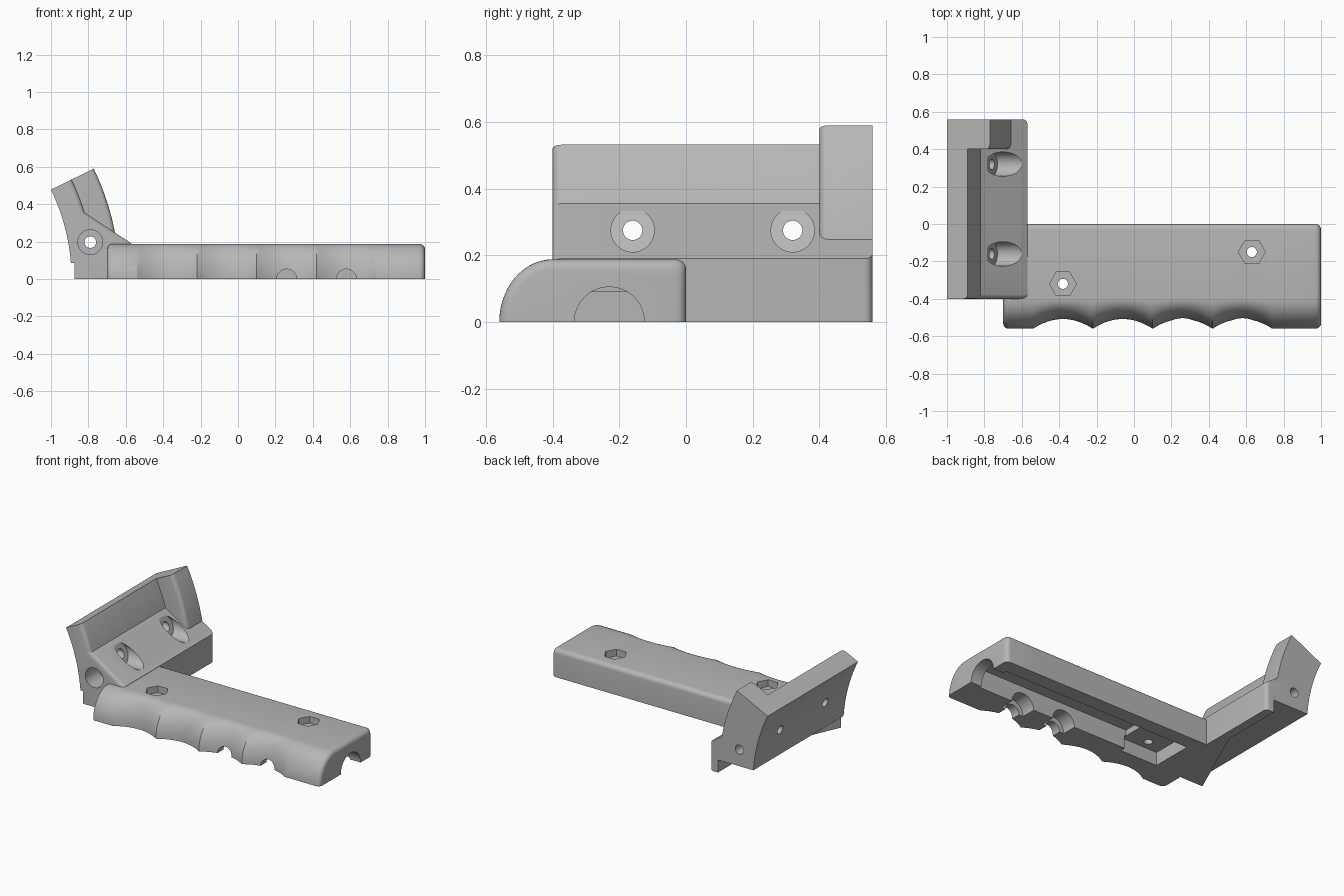
import bpy, bmesh, math
from mathutils import Matrix, Vector

if "Cube" in bpy.data.objects:
    bpy.data.objects.remove(bpy.data.objects["Cube"], do_unlink=True)

grey = bpy.data.materials.new("plain_grey")
grey.use_nodes = True
grey.diffuse_color = (0.47, 0.47, 0.47, 1)
grey.node_tree.nodes["Principled BSDF"].inputs["Base Color"].default_value = (0.47, 0.47, 0.47, 1)


def finish(bm, name):
    bmesh.ops.recalc_face_normals(bm, faces=bm.faces)
    mesh = bpy.data.meshes.new(name)
    bm.to_mesh(mesh)
    bm.free()
    mesh.materials.append(grey)
    ob = bpy.data.objects.new(name, mesh)
    bpy.context.collection.objects.link(ob)
    return ob


def prism(name, profile, axis, lo, hi, round_edge=None, radius=0.025):
    """Extrude a closed profile along y (profile x,z) or z (profile x,y)."""
    bm = bmesh.new()
    place = (lambda p, t: (p[0], t, p[1])) if axis == "y" else (lambda p, t: (p[0], p[1], t))
    face = bm.faces.new([bm.verts.new(place(p, lo)) for p in profile])
    ext = bmesh.ops.extrude_face_region(bm, geom=[face])
    move = Vector(place((0, 0), hi - lo))
    bmesh.ops.translate(bm, vec=move, verts=[g for g in ext["geom"] if isinstance(g, bmesh.types.BMVert)])
    if round_edge:
        edges = [e for e in bm.edges if round_edge(e.verts[0].co, e.verts[1].co)]
        bmesh.ops.bevel(bm, geom=edges, offset=radius, segments=4, profile=0.5, affect="EDGES")
    return finish(bm, name)


def cylinder(center, radius, length, axis="z", sides=48):
    bm = bmesh.new()
    turn = Matrix.Rotation(math.pi / 2, 4, {"x": "Y", "y": "X", "z": "Z"}[axis])
    bmesh.ops.create_cone(bm, cap_ends=True, segments=sides, radius1=radius, radius2=radius,
                          depth=length, matrix=Matrix.Translation(center) @ turn)
    return finish(bm, "cutter")


def box(x0, x1, y0, y1, z0, z1):
    return prism("cutter", [(x0, y0), (x1, y0), (x1, y1), (x0, y1)], "z", z0, z1)


def apply_boolean(ob, other, operation="DIFFERENCE"):
    mod = ob.modifiers.new("cut", "BOOLEAN")
    mod.operation, mod.object, mod.solver = operation, other, "EXACT"
    bpy.context.view_layer.objects.active = ob
    bpy.ops.object.modifier_apply(modifier=mod.name)
    bpy.data.objects.remove(other, do_unlink=True)


def smooth(ob):
    bpy.ops.object.select_all(action="DESELECT")
    ob.select_set(True)
    bpy.context.view_layer.objects.active = ob
    bpy.ops.object.shade_smooth_by_angle(angle=math.radians(28))


# Grip: cross-sections lofted along x, with four finger grooves
HEIGHT, FILLET, PITCH, START, END = 0.188, 0.03, 0.32, -0.54, 0.74


def groove(x):
    if not START < x < END:
        return 0
    u = ((x - START) / PITCH) % 1 * 2 - 1
    return 0.052 * (1 - min(1, u * u))


def section(x, inset):
    pts = []
    for i in range(15):
        a = i / 14 * math.pi / 2
        pts.append((x, -0.4 - (0.16 - groove(x) - inset) * math.cos(a), (HEIGHT - inset) * math.sin(a)))
    for i in range(6):
        a = i / 5 * math.pi / 2
        pts.append((x, -inset - FILLET * (1 - math.sin(a)), HEIGHT - inset - FILLET * (1 - math.cos(a))))
    return pts + [(x, -inset, 0)]


ends = [(FILLET * (1 - math.cos(a)), FILLET * (1 - math.sin(a)))
        for a in [i / 5 * math.pi / 2 for i in range(6)]]
stations = [(-0.7 + dx, d) for dx, d in ends]
stations += [(START + PITCH / 16 * i, 0) for i in range(65)]
stations += [(1 - dx, d) for dx, d in reversed(ends)]

bm = bmesh.new()
rings = [[bm.verts.new(p) for p in section(x, d)] for x, d in stations]
for a, b in zip(rings, rings[1:]):
    for i in range(len(a)):
        j = (i + 1) % len(a)
        bm.faces.new((a[i], a[j], b[j], b[i]))
bm.faces.new(rings[0])
bm.faces.new(rings[-1])
grip = finish(bm, "grip")

# Underside channel with a shallower shelf, round end notch and finger button holes
apply_boolean(grip, box(-0.23, 0.92, -0.35, -0.1, -0.1, 0.13))
apply_boolean(grip, box(-0.5, -0.22, -0.385, -0.1, -0.1, 0.09))
apply_boolean(grip, cylinder((0.95, -0.23, 0), 0.105, 0.3, "x"))
for x in (0.26, 0.58):
    apply_boolean(grip, cylinder((x, -0.45, 0), 0.053, 0.3, "y"))
    apply_boolean(grip, cylinder((x, -0.38, 0), 0.085, 0.14, "y"))

# Hexagonal nut pockets with screw holes
for x, y in ((-0.38, -0.32), (0.63, -0.15)):
    apply_boolean(grip, cylinder((x, y, HEIGHT), 0.072, 0.09, "z", 6))
    apply_boolean(grip, cylinder((x, y, 0.1), 0.027, 0.4))

# Mounting bracket: curved saddle swept along y
CX, INNER, MIDDLE, OUTER, TOP = -1.98, 1.09, 1.213, 1.345, math.radians(26)


def arc(radius, z0, up=True, n=14):
    a0 = math.asin(z0 / radius)
    pts = [(CX + radius * math.cos(a0 + (TOP - a0) * i / n),
            radius * math.sin(a0 + (TOP - a0) * i / n)) for i in range(n + 1)]
    return pts if up else pts[::-1]


LEDGE = 0.085
foot = [(-0.878, LEDGE), (-0.878, 0), (-0.57, 0), (-0.57, 0.19)]


def on_front(p, q, y):
    return abs(p.y - y) < 0.001 and abs(q.y - y) < 0.001


def saddle_edge(p, q):
    corner = min(p.x, q.x) > -0.58
    outer = min((v.x - CX) ** 2 + v.z ** 2 for v in (p, q)) > (MIDDLE - 0.005) ** 2
    return (on_front(p, q, -0.4) and outer and max(p.z, q.z) > 0.1) or (corner and on_front(p, q, 0.56))


def stop_edge(p, q):
    return on_front(p, q, 0.4) and min((v.x - CX) ** 2 + v.z ** 2 for v in (p, q)) > (OUTER - 0.005) ** 2


bracket = prism("mounting_bracket", foot + arc(MIDDLE, 0.355) + arc(INNER, LEDGE, False),
                "y", -0.4, 0.56, saddle_edge)
stop = prism("end_stop", arc(OUTER, 0.235) + arc(INNER, 0.2, False), "y", 0.4, 0.56, stop_edge)
apply_boolean(bracket, stop, "UNION")

# Raised underside behind a thin lip, with a diagonal edge
under = [(-0.878, -0.41), (-0.63, 0.14), (-0.63, 0.7), (-1.2, 0.7), (-1.2, -0.41)]
apply_boolean(bracket, prism("cutter", under, "z", -0.2, LEDGE))

# Screw holes through the saddle, with slanted seats for the heads
for y in (-0.16, 0.32):
    seat = cylinder((-0.65, y, 0.275), 0.065, 0.5, "x")
    slant = [(-0.668, 0.075), (-0.852, 0.475), (-1.2, 0.475), (-1.2, 0.075)]
    apply_boolean(seat, prism("cutter", slant, "y", y - 0.2, y + 0.2))
    apply_boolean(bracket, seat)
    apply_boolean(bracket, cylinder((-0.8, y, 0.275), 0.029, 0.8, "x"))

# Long hole along the saddle, wider at its front end
apply_boolean(bracket, cylinder((-0.79, 0.1, 0.197), 0.031, 1.4, "y"))
apply_boolean(bracket, cylinder((-0.79, -0.4, 0.197), 0.066, 0.28, "y"))

smooth(grip)
smooth(bracket)
